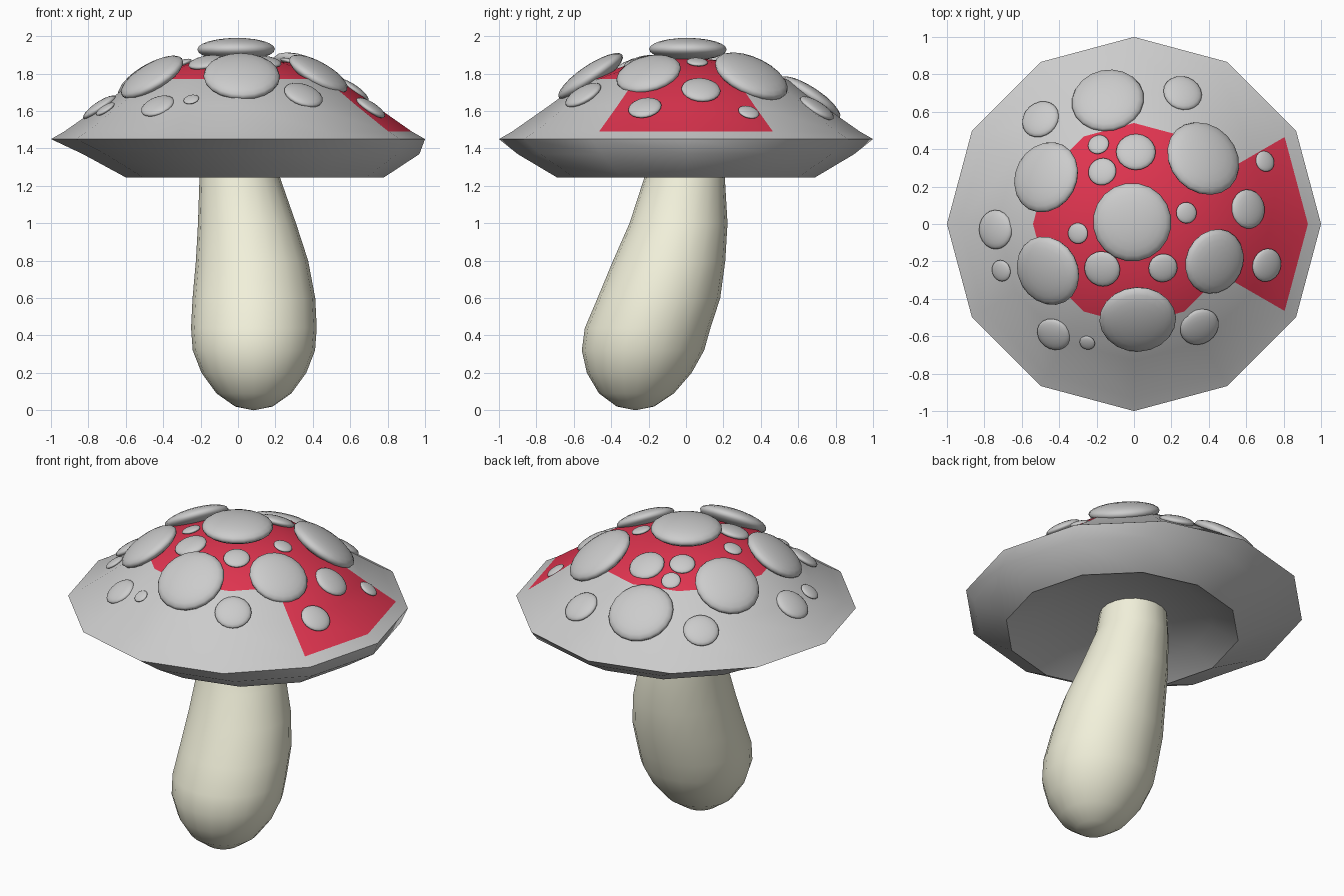
import bpy, bmesh
from math import sin, cos, atan2, pi, radians
from mathutils import Matrix

if "Cube" in bpy.data.objects:
    bpy.data.objects.remove(bpy.data.objects["Cube"])


def material(name, rgb):
    m = bpy.data.materials.new(name)
    m.diffuse_color = (*rgb, 1)
    m.use_nodes = True
    m.node_tree.nodes["Principled BSDF"].inputs["Base Color"].default_value = m.diffuse_color
    return m


def finish(name, bm, angle):
    bmesh.ops.recalc_face_normals(bm, faces=bm.faces)
    mesh = bpy.data.meshes.new(name)
    bm.to_mesh(mesh)
    bm.free()
    ob = bpy.data.objects.new(name, mesh)
    bpy.context.collection.objects.link(ob)
    bpy.ops.object.select_all(action='DESELECT')
    bpy.context.view_layer.objects.active = ob
    ob.select_set(True)
    bpy.ops.object.shade_smooth_by_angle(angle=radians(angle))
    return ob


def loft(rings, sides):
    """Skin rings given as (centre x, centre y, z, radius); the ends close to points."""
    bm = bmesh.new()
    loops = []
    for x, y, z, r in rings:
        n = sides if r > 0 else 1
        loops.append([bm.verts.new((x + r * cos(2 * pi * i / sides),
                                    y + r * sin(2 * pi * i / sides), z)) for i in range(n)])
    for a, b in zip(loops, loops[1:]):
        for i in range(sides):
            j = (i + 1) % sides
            quad = [a[i % len(a)], a[j % len(a)], b[j % len(b)], b[i % len(b)]]
            bm.faces.new(list(dict.fromkeys(quad)))
    return bm


# Cap: twelve-sided dome, sharp rim, slightly shifted hollow underside
dome = [(0, 1.89), (0.27, 1.86), (0.54, 1.77), (0.73, 1.63), (0.93, 1.49), (1, 1.45)]
under = [(0.07, 0, 1.37, 0.9), (0.09, 0, 1.245, 0.69), (0.07, 0, 1.33, 0.52), (0, 0, 1.41, 0)]
cap = finish("cap", loft([(0, 0, z, r) for r, z in dome] + under, 12), 40)
cap.data.materials.append(None)
cap.data.materials.append(material("red", (0.75, 0.035, 0.08)))
for p in cap.data.polygons:
    c = p.center
    crown = c.z > 1.78
    patch = 1.5 < c.z < 1.78 and abs(atan2(c.y, c.x)) < radians(30)
    p.material_index = int(crown or patch)

# Stem: bent, bulging toward the foot
stem = finish("stem", loft([
    (0.085, -0.27, 0, 0), (0.085, -0.27, 0.02, 0.1), (0.085, -0.265, 0.09, 0.2),
    (0.085, -0.25, 0.2, 0.28), (0.085, -0.23, 0.32, 0.327), (0.085, -0.205, 0.44, 0.336),
    (0.085, -0.145, 0.6, 0.328), (0.075, -0.09, 0.8, 0.3), (0.048, -0.04, 1.0, 0.262),
    (0.01, -0.008, 1.24, 0.216), (0, 0, 1.45, 0.19), (0, 0, 1.45, 0)], 20), 60)
stem.data.materials.append(material("cream", (0.89, 0.88, 0.71)))


# Spots: flattened domes lying on the cap slope
def dome_height(r):
    for (r0, z0), (r1, z1) in zip(dome, dome[1:]):
        if r <= r1:
            return z0 + (z1 - z0) * (r - r0) / (r1 - r0)
    return dome[-1][1]


spots = [
    (-0.01, 0.01, 0.21), (-0.14, 0.66, 0.195), (0.37, 0.35, 0.21), (-0.47, 0.25, 0.195),
    (-0.46, -0.25, 0.19), (0.02, -0.51, 0.205), (0.43, -0.2, 0.177), (-0.5, 0.56, 0.105),
    (0.26, 0.7, 0.105), (-0.74, -0.03, 0.105), (-0.71, -0.25, 0.058), (-0.43, -0.59, 0.093),
    (-0.25, -0.635, 0.042), (0.35, -0.55, 0.108), (0.71, -0.22, 0.09), (0.61, 0.08, 0.105),
    (0.7, 0.335, 0.057), (0.28, 0.06, 0.057), (0.155, -0.235, 0.078), (-0.17, -0.24, 0.097),
    (-0.3, -0.05, 0.056), (-0.17, 0.28, 0.076), (-0.19, 0.425, 0.057), (0.01, 0.385, 0.106)]
for k, (x, y, a) in enumerate(spots):
    r = (x * x + y * y) ** 0.5
    tilt = radians(34) * min(1, r / 0.5) ** 1.2
    z = 1.93 if k == 0 else dome_height(r / 0.975) + 0.01
    bm = bmesh.new()
    bmesh.ops.create_uvsphere(bm, u_segments=20, v_segments=12, radius=1)
    bm.transform(Matrix.Translation((x, y, z)) @ Matrix.Rotation(atan2(y, x), 4, 'Z')
                 @ Matrix.Rotation(tilt, 4, 'Y') @ Matrix.Diagonal((a, a, a * 0.29, 1)))
    finish(f"spot_{k + 1}", bm, 80)
